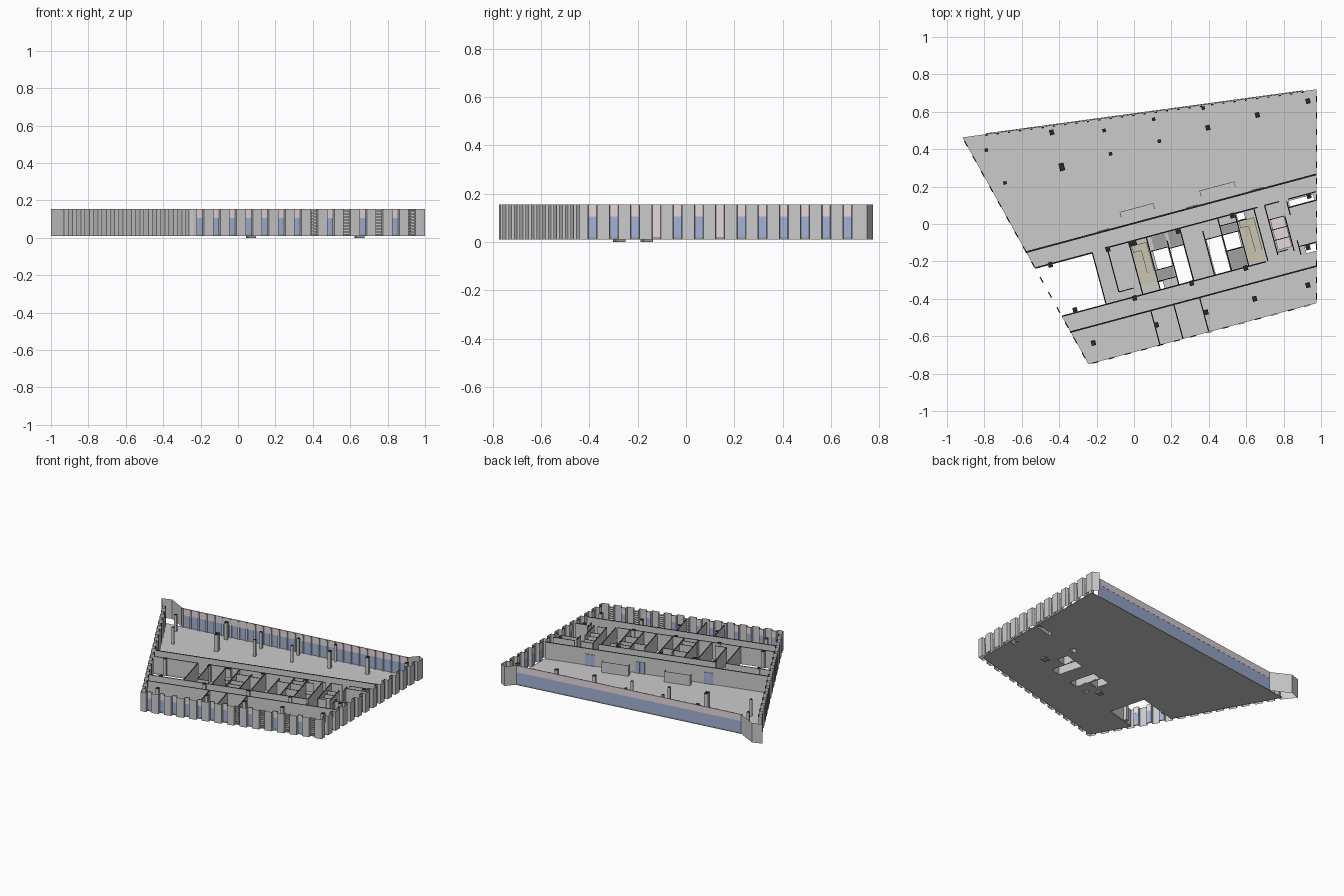
import bpy, bmesh, math
from mathutils import Vector

if "Cube" in bpy.data.objects:
    bpy.data.objects.remove(bpy.data.objects["Cube"])

def material(name, rgb):
    m = bpy.data.materials.new(name)
    m.diffuse_color = (*rgb, 1)
    m.use_nodes = True
    m.node_tree.nodes["Principled BSDF"].inputs["Base Color"].default_value = m.diffuse_color
    return m

GREY = material("grey", (.62, .62, .62))
BLACK = material("black", (.02, .02, .02))
BLUE = material("glass_blue", (.36, .45, .68))
PINK = material("panel_pink", (.78, .69, .72))
TAN = material("stair_tan", (.6, .55, .44))
DARK = material("dark_grey", (.35, .35, .35))
MATS = [GREY, BLACK, BLUE, PINK, TAN, DARK]
Z0, FLOOR, TOP, HEAD = .01, .016, .154, .105
C, S = math.cos(math.radians(15)), math.sin(math.radians(15))

def uv(u, v):
    """Core grid (turned 15 degrees) to world."""
    return Vector((u * C - v * S, u * S + v * C))

class Part:
    """Collects prisms and upright sheets into one mesh object."""
    def __init__(self, name):
        self.name, self.bm = name, bmesh.new()

    def prism(self, pts, z0, z1, mat=GREY, top=None):
        lo = [self.bm.verts.new((p[0], p[1], z0)) for p in pts]
        hi = [self.bm.verts.new((p[0], p[1], z1)) for p in pts]
        n = len(pts)
        fs = [self.bm.faces.new(lo[::-1])]
        fs += [self.bm.faces.new((lo[i], lo[(i + 1) % n], hi[(i + 1) % n], hi[i])) for i in range(n)]
        for f in fs:
            f.material_index = MATS.index(mat)
        self.bm.faces.new(hi).material_index = MATS.index(top or mat)

    def rect(self, u0, u1, v0, v1, z0, z1, mat=GREY, top=None):
        self.prism([uv(u0, v0), uv(u1, v0), uv(u1, v1), uv(u0, v1)], z0, z1, mat, top)

    def wall(self, p, q, t, z0, z1, mat=GREY, top=None):
        p, q = Vector(p), Vector(q)
        d = (q - p).normalized()
        n = Vector((d.y, -d.x)) * t / 2
        self.prism([p + n, q + n, q - n, p - n], z0, z1, mat, top)

    def sheet(self, path, z0=Z0, z1=TOP):
        for p, q in zip(path, path[1:]):
            self.bm.faces.new([self.bm.verts.new(c) for c in
                ((p[0], p[1], z0), (q[0], q[1], z0), (q[0], q[1], z1), (p[0], p[1], z1))])

    def done(self):
        me = bpy.data.meshes.new(self.name)
        self.bm.to_mesh(me)
        self.bm.free()
        for m in MATS:
            me.materials.append(m)
        ob = bpy.data.objects.new(self.name, me)
        bpy.context.collection.objects.link(ob)
        return ob

# Floor outline corners
BL, FL, FR, BR = map(Vector, ((-.917, .463), (-.243, -.75), (.976, -.423), (.976, .72)))

# Floor slab with shafts and the open void cut out
slab = Part("floor_slab")
slab.prism([BL, FL, FR, BR], Z0, FLOOR)
slab = slab.done()
cut = Part("floor_cutter")
for h in [(-.8, -.255, -.375, -.095), (.06, .142, -.27, -.165), (.15, .226, -.375, -.175),
          (.353, .434, -.375, -.18), (.442, .525, -.265, -.18), (.542, .582, -.125, -.09),
          (.042, .07, -.375, -.335), (.83, .965, -.125, -.095), (.85, .91, -.39, -.35)]:
    cut.rect(*h, -.05, .1)
cut = cut.done()
cut.hide_render = True
cut.hide_viewport = True
mod = slab.modifiers.new("shafts", 'BOOLEAN')
mod.operation, mod.solver, mod.object = 'DIFFERENCE', 'EXACT', cut

# Folded outer walls: projecting bays alternating with tall windows
def folded_wall(name, p, q, n, louvers=(), pinks=()):
    fins, wins = Part(name + "_bays"), Part(name + "_windows")
    d = (q - p) / n
    out = Vector((d.y, -d.x)).normalized() * .024
    for i in range(n):
        at = lambda f, o=0: p + d * (i + f) + out * o
        fins.sheet([at(0, 1), at(.2, 1), at(.23), at(.23, -.1)])
        fins.sheet([at(.6, -.1), at(.6), at(.63, 1), at(1, 1)])
        a, b = at(.23), at(.6)
        wins.wall(a, b, .006, Z0, .02, DARK)
        if i in louvers:
            for k in range(8):
                z = .025 + k * .016
                wins.wall(a, b, .008, z, z + .008, GREY)
        else:
            wins.wall(a, b, .004, .02, HEAD, PINK if i in pinks else BLUE)
            wins.wall(a, b, .006, HEAD, TOP, PINK, BLACK)
    fins.done()
    wins.done()

folded_wall("left_wall", BL, FL, 15)
folded_wall("front_wall", FL, FR, 14, louvers=(7, 9, 11, 13))
folded_wall("right_wall", FR, BR, 13, pinks=(3, 6))

# Flared corner panels
corners = Part("corner_panels")
corners.sheet([(-.938, .451), (-1, .53), (-.93, .553), (-.79, .481)])
corners.sheet([(1, .72), (1, .75), (.955, .773), (.9, .71)])
corners.sheet([(-.264, -.762), (-.262, -.773), (-.237, -.773)])
corners.sheet([(.982, -.446), (1, -.44), (1, -.423)])
corners.done()

# Back glazed facade
A, B = Vector((-.79, .481)), Vector((.9, .71))
back = Part("back_facade")
back.wall(A, B, .004, .016, HEAD, BLUE)
back.wall(A, B, .006, HEAD, TOP, PINK)
back.wall(A, B, .008, Z0, FLOOR, DARK)
for i in range(29):
    c = A.lerp(B, i / 28) + Vector((.0008, -.006))
    back.wall(c - Vector((.006, .001)), c + Vector((.006, .001)), .008, FLOOR, TOP - .002, GREY, BLACK)
back.done()

# Interior walls on the core grid: along u, then along v
H = .14
inner = Part("interior_walls")
for v, u0, u1, t in [(.004, -.6, 1.01, .009), (-.09, -.57, -.255, .006), (-.085, -.172, .66, .007),
                     (-.085, .70, .78, .006), (-.085, .83, .985, .006), (-.377, -.5, .63, .007),
                     (-.47, -.48, .885, .008), (-.33, -.172, -.09, .005), (-.165, .05, .148, .005),
                     (-.27, .05, .148, .005), (-.175, .148, .23, .005), (-.18, .345, .535, .005),
                     (-.27, .44, .535, .005), (-.13, .44, .59, .005), (-.33, .04, .148, .005),
                     (-.13, .82, .975, .005), (-.345, .7, .76, .005), (-.345, .82, .92, .005)]:
    inner.wall(uv(u0, v), uv(u1, v), t, FLOOR, H, GREY, BLACK)
for u, v0, v1 in [(-.255, -.377, -.09), (-.172, -.33, -.085), (-.052, -.377, -.085), (.045, -.377, -.085),
                  (.148, -.377, -.13), (.23, -.377, -.085), (.345, -.377, -.13), (.44, -.377, -.085),
                  (.535, -.377, -.085), (.64, -.377, -.085), (.70, -.36, -.085), (.79, -.36, -.17),
                  (.82, -.39, -.31), (.82, -.17, -.095), (-.033, -.66, -.47), (.094, -.66, -.47),
                  (.237, -.66, -.47)]:
    inner.wall(uv(u, v0), uv(u, v1), .006, FLOOR, H, GREY, BLACK)
inner.done()

# Dark service room floors beside the shafts
service = Part("service_rooms")
for r in [(.05, .14, -.325, -.275), (.07, .145, -.16, -.09), (.445, .53, -.37, -.275),
          (.16, .225, -.17, -.09), (.445, .53, -.175, -.135)]:
    service.rect(*r, FLOOR - .002, FLOOR + .003, DARK)
service.done()

# Pink washroom cells
cells = Part("washroom_cells")
for i in range(3):
    v = -.335 + i * .057
    cells.rect(.708, .785, v, v + .053, FLOOR, .03, PINK)
    cells.wall(uv(.704, v + .055), uv(.786, v + .055), .004, FLOOR, .12, GREY, BLACK)
cells.done()

# Stairs: landing, rising flight and the underside hump
for k, (u0, v0, v1) in enumerate([(-.046, -.325, -.108), (.542, -.365, -.13)]):
    stair = Part(f"stair_{k + 1}")
    stair.rect(u0, u0 + .088, v0, v1, FLOOR - .004, FLOOR + .003, TAN)
    stair.rect(u0 + .02, u0 + .065, v0 + .02, v0 + .06, 0, Z0 + .001, DARK)
    step = (v1 - v0 - .08) / 10
    for i in range(10):
        z = FLOOR + .006 * (i + 1)
        stair.rect(u0 + .046, u0 + .086, v0 + .04 + i * step, v0 + .04 + (i + 1) * step, z - .008, z, TAN)
    stair.rect(u0 + .002, u0 + .086, v1 - .04, v1 - .002, .07, .076, TAN)
    stair.done()

# Doors and free-standing screens behind the back corridor wall
doors = Part("corridor_doors")
for u in (-.168, .325, .687):
    for s in (-.018, .018):
        doors.rect(u + s - .015, u + s + .015, .002, .013, FLOOR, .1, BLUE)
doors.done()
screens = Part("screens")
for u0, u1 in [(-.057, .127), (.385, .575)]:
    for p, q in [((u0, .05), (u0, .08)), ((u0, .08), (u1, .08)), ((u1, .08), (u1, .05))]:
        screens.wall(uv(*p), uv(*q), .003, FLOOR, .095, GREY)
screens.done()

# Columns: hall, front rooms, core
cols = Part("columns")
def column(x, y, w=.024, d=.028):
    a = uv(w / 2, d / 2)
    b = uv(-w / 2, d / 2)
    c = Vector((x, y))
    cols.prism([c + a, c + b, c - a, c - b], FLOOR, H, GREY, BLACK)

for x, y in [(-.79, .395), (-.69, .22), (-.16, .5), (.105, .56), (.37, .62), (-.125, .375), (.135, .443)]:
    column(x, y, .018, .018)
for x, y in [(-.44, .49), (.395, .515), (.66, .583), (.93, .657), (.93, -.327), (.645, -.4), (.385, -.472),
             (.12, -.54), (-.217, -.636), (-.315, -.46), (-.447, -.218), (-.14, -.135), (.235, -.038),
             (.525, .045), (.935, .15), (.93, -.125), (.597, -.235), (.308, -.316), (.003, -.396)]:
    column(x, y)
column(-.386, .305, .028, .042)
column(-.008, -.103, .044, .03)
cols.done()
